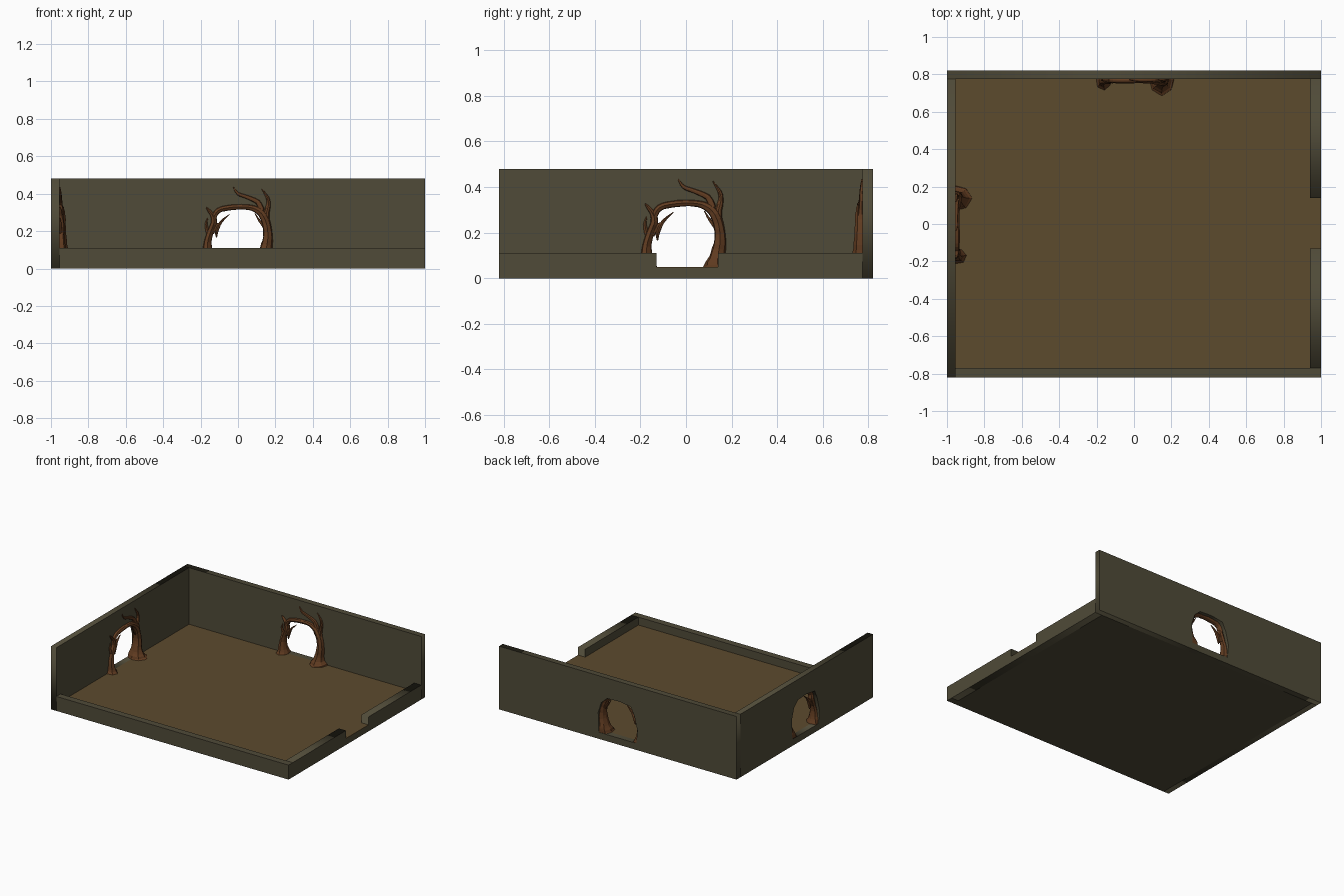
import bpy, bmesh, math, random
from mathutils import Matrix, Vector

if "Cube" in bpy.data.objects:
    bpy.data.objects.remove(bpy.data.objects["Cube"])

random.seed(4)


def material(name, rgb):
    m = bpy.data.materials.new(name)
    m.diffuse_color = (*rgb, 1)
    m.use_nodes = True
    m.node_tree.nodes["Principled BSDF"].inputs["Base Color"].default_value = m.diffuse_color
    return m


STONE = material("stone", (0.08, 0.07, 0.04))
EARTH = material("earth", (0.107, 0.069, 0.027))
BARK = material("bark", (0.12, 0.045, 0.015))


def add(name, mesh, mat, matrix=Matrix()):
    ob = bpy.data.objects.new(name, mesh)
    bpy.context.collection.objects.link(ob)
    ob.matrix_world = matrix
    if not mesh.materials:
        mesh.materials.append(mat)
    return ob


def box(name, x0, x1, y0, y1, z0, z1, mat):
    bm = bmesh.new()
    bmesh.ops.create_cube(bm, size=1)
    for v in bm.verts:
        v.co = ((x0 + x1) / 2 + v.co.x * (x1 - x0), (y0 + y1) / 2 + v.co.y * (y1 - y0),
                (z0 + z1) / 2 + v.co.z * (z1 - z0))
    me = bpy.data.meshes.new(name)
    bm.to_mesh(me)
    bm.free()
    return add(name, me, mat)


def wall(name, loops, thick, matrix):
    """Filled outline (with optional hole) extruded to a wall."""
    cu = bpy.data.curves.new(name, 'CURVE')
    cu.dimensions = '2D'
    cu.fill_mode = 'BOTH'
    cu.extrude = thick / 2
    for pts in loops:
        s = cu.splines.new('POLY')
        s.points.add(len(pts) - 1)
        for p, (u, z) in zip(s.points, pts):
            p.co = (u, z, 0, 1)
        s.use_cyclic_u = True
    tmp = bpy.data.objects.new("tmp", cu)
    bpy.context.collection.objects.link(tmp)
    bpy.context.view_layer.update()
    dg = bpy.context.evaluated_depsgraph_get()
    me = bpy.data.meshes.new_from_object(tmp.evaluated_get(dg))
    bpy.data.objects.remove(tmp)
    bm = bmesh.new()
    bm.from_mesh(me)
    bmesh.ops.remove_doubles(bm, verts=bm.verts, dist=1e-5)
    bmesh.ops.recalc_face_normals(bm, faces=bm.faces)
    bm.to_mesh(me)
    bm.free()
    return add(name, me, STONE, matrix)


def rect(a, b, z0, z1):
    return [(a, z0), (b, z0), (b, z1), (a, z1)]


UP = Matrix.Rotation(math.pi / 2, 4, 'X')
SIDE = Matrix.Rotation(math.pi / 2, 4, 'Z')
move = Matrix.Translation

# Floor and base
box("base", -0.955, 0.94, -0.77, 0.775, 0, 0.045, STONE)
box("floor", -0.955, 0.94, -0.77, 0.775, 0.045, 0.05, EARTH)
box("threshold", 0.94, 1, -0.13, 0.14, 0.045, 0.05, EARTH)

# Tall walls with arched openings, low walls in front
arch = [(-0.165, 0.05), (-0.175, 0.15), (-0.15, 0.25), (-0.12, 0.315), (-0.02, 0.33),
        (0.08, 0.325), (0.13, 0.28), (0.155, 0.2), (0.15, 0.05)]
wall("back_wall", [rect(-1, 1, 0, 0.48), [(u + 0.01, z) for u, z in arch]], 0.045,
     move((0, 0.7975, 0)) @ UP)
wall("left_wall", [rect(-0.82, 0.775, 0, 0.48), arch], 0.045,
     move((-0.9775, 0, 0)) @ SIDE @ UP)
box("front_wall", -0.955, 1, -0.82, -0.77, 0, 0.11, STONE)
wall("right_wall", [[(-0.77, 0), (0.775, 0), (0.775, 0.11), (0.14, 0.11), (0.14, 0.045),
                     (-0.13, 0.045), (-0.13, 0.11), (-0.77, 0.11)]], 0.06,
     move((0.97, 0, 0)) @ SIDE @ UP)


# Gnarled tree arch: limbs given as (u, height, radius)
def catmull(pts, n=3):
    p = [Vector(q) for q in pts]
    p = [p[0]] + p + [p[-1]]
    out = []
    for i in range(1, len(p) - 2):
        a, b, c, d = p[i - 1:i + 3]
        for k in range(n):
            t = k / n
            out.append(0.5 * (2 * b + (c - a) * t + (2 * a - 5 * b + 4 * c - d) * t * t
                              + (3 * b - a - 3 * c + d) * t ** 3))
    return out + [p[-1]]


def limb(bm, pts, sides=8):
    path = catmull(pts)
    ridge = [random.uniform(0.85, 1.12) for _ in range(sides)]
    rings = []
    for i, p in enumerate(path):
        d = path[min(i + 1, len(path) - 1)] - path[max(i - 1, 0)]
        n = Vector((-d.y, d.x)).normalized()
        if i == 0 and p.y < 0.05:
            n = Vector((-1, 0))          # feet sit level on the floor
        ring = []
        for k in range(sides):
            a = 2 * math.pi * k / sides
            r = max(p.z, 0.002) * ridge[k] * random.uniform(0.94, 1.06)
            depth = -0.004 + r * math.sin(a) * (1.5 if math.sin(a) > 0 else 1.05)
            ring.append(bm.verts.new((p.x + n.x * r * math.cos(a), min(depth, 0.042),
                                      p.y + n.y * r * math.cos(a))))
        rings.append(ring)
    for a, b in zip(rings, rings[1:]):
        for k in range(sides):
            j = (k + 1) % sides
            bm.faces.new((a[k], a[j], b[j], b[k]))
    bm.faces.new(rings[0][::-1])
    bm.faces.new(rings[-1])


limbs = [
    # right trunk running over the top
    [(0.14, 0.046, 0.078), (0.138, 0.07, 0.055), (0.142, 0.11, 0.037), (0.15, 0.17, 0.029),
     (0.142, 0.24, 0.026), (0.115, 0.295, 0.023), (0.07, 0.323, 0.017), (0.01, 0.33, 0.015),
     (-0.06, 0.325, 0.017), (-0.115, 0.31, 0.016), (-0.14, 0.27, 0.016), (-0.14, 0.22, 0.012)],
    # left trunk ending in a twig
    [(-0.168, 0.046, 0.05), (-0.17, 0.08, 0.033), (-0.172, 0.14, 0.023), (-0.155, 0.2, 0.019),
     (-0.137, 0.25, 0.019), (-0.147, 0.285, 0.013), (-0.165, 0.31, 0.009), (-0.18, 0.327, 0.003)],
    # upper branches
    [(0.115, 0.31, 0.017), (0.095, 0.355, 0.013), (0.035, 0.383, 0.01), (-0.01, 0.4, 0.008),
     (-0.035, 0.435, 0.002)],
    [(0.155, 0.2, 0.019), (0.14, 0.28, 0.018), (0.153, 0.34, 0.012), (0.147, 0.38, 0.009),
     (0.118, 0.425, 0.002)],
    # inner twigs
    [(-0.125, 0.165, 0.003), (-0.123, 0.205, 0.011), (-0.1, 0.25, 0.008), (-0.055, 0.29, 0.002)],
    [(-0.15, 0.19, 0.012), (-0.128, 0.225, 0.01), (-0.11, 0.24, 0.006)],
    [(0.14, 0.21, 0.01), (0.105, 0.255, 0.006), (0.08, 0.295, 0.002)],
    [(-0.17, 0.19, 0.01), (-0.18, 0.235, 0.007), (-0.172, 0.27, 0.002)],
]
bm = bmesh.new()
for pts in limbs:
    limb(bm, pts)
bmesh.ops.recalc_face_normals(bm, faces=bm.faces)
tree = bpy.data.meshes.new("tree_arch")
bm.to_mesh(tree)
bm.free()
add("back_tree_arch", tree, BARK, move((0.01, 0.775, 0)))
add("left_tree_arch", tree, BARK, move((-0.955, 0, 0)) @ SIDE)
